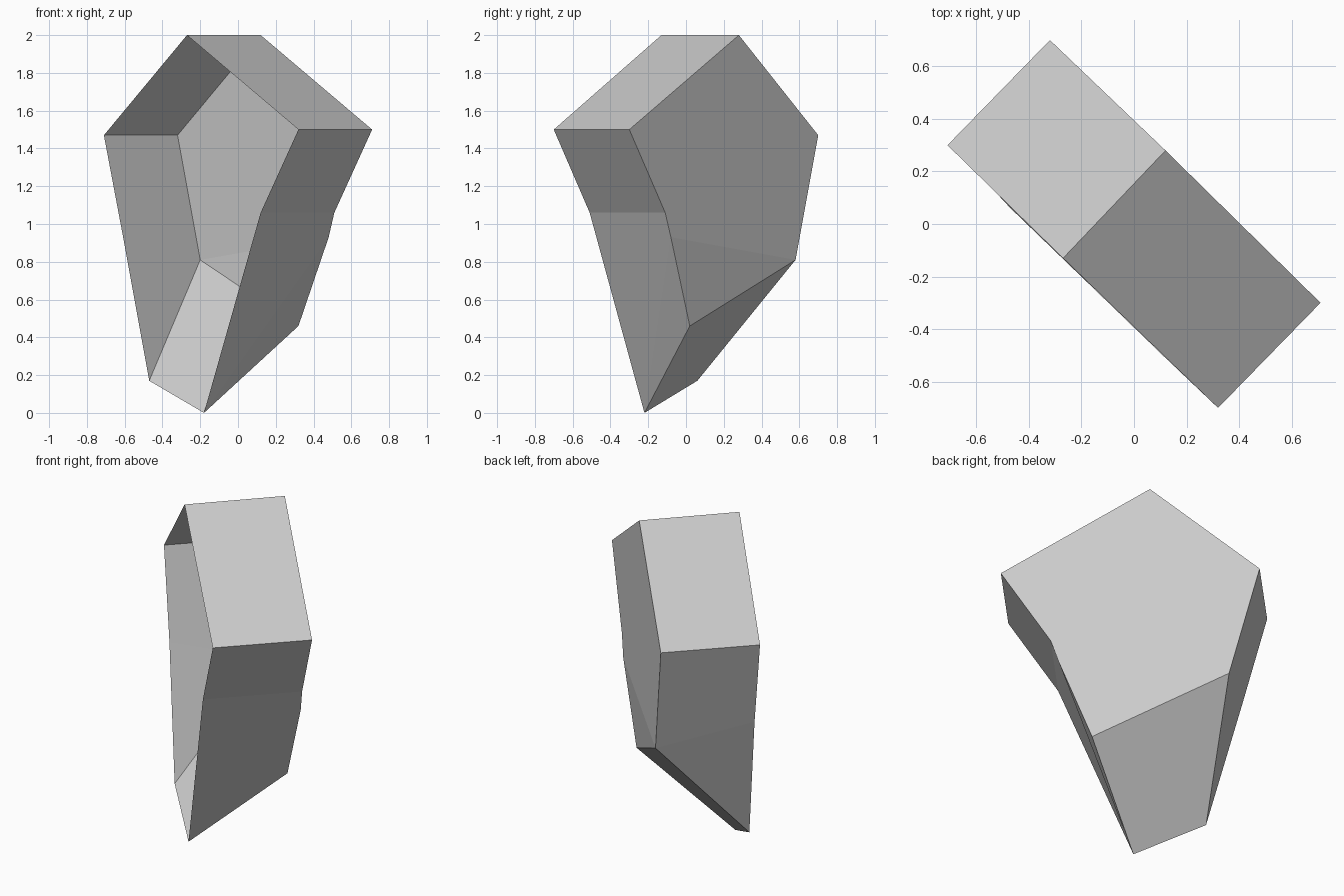
import bpy
import bmesh

cube = bpy.data.objects.get("Cube")
if cube:
    bpy.data.objects.remove(cube, do_unlink=True)

# One flat stone grey
grey = bpy.data.materials.new("stone_grey")
grey.use_nodes = True
colour = (0.6, 0.6, 0.6, 1)
grey.diffuse_color = colour
shader = next(n for n in grey.node_tree.nodes if n.type == 'BSDF_PRINCIPLED')
shader.inputs["Base Color"].default_value = colour

# Matching outlines of the open front rim and the closed back wall,
# running from the peak down the left, round the tip and up the right.
# A repeated point makes the wall there a triangle.
rim = [(-0.27, -0.13, 2), (-0.71, 0.30, 1.47), (-0.61, 0.21, 0.94),
       (-0.47, 0.06, 0.17), (-0.18, -0.22, 0), (-0.18, -0.22, 0),
       (0.12, -0.51, 1.06), (0.32, -0.70, 1.5)]
back = [(0.12, 0.28, 2), (-0.32, 0.70, 1.47), (-0.20, 0.58, 0.81),
        (-0.20, 0.58, 0.81), (0.32, 0.02, 0.46), (0.48, -0.08, 0.93),
        (0.51, -0.11, 1.06), (0.71, -0.30, 1.5)]

bm = bmesh.new()
verts = {p: bm.verts.new(p) for p in dict.fromkeys(rim + back)}


def face(points):
    """Add a face, merging repeated corners."""
    bm.faces.new([verts[p] for p in dict.fromkeys(points)])


# Side walls joining the rim to the back
count = len(rim)
for i in range(count):
    j = (i + 1) % count
    face([rim[i], back[i], back[j], rim[j]])

# Back wall, folded slightly near the bottom
face(reversed(back[:3] + back[5:]))
face(reversed(back[3:6]))

mesh = bpy.data.meshes.new("rock_shell")
bm.to_mesh(mesh)
bm.free()
mesh.materials.append(grey)
shell = bpy.data.objects.new("rock_shell", mesh)
bpy.context.collection.objects.link(shell)
